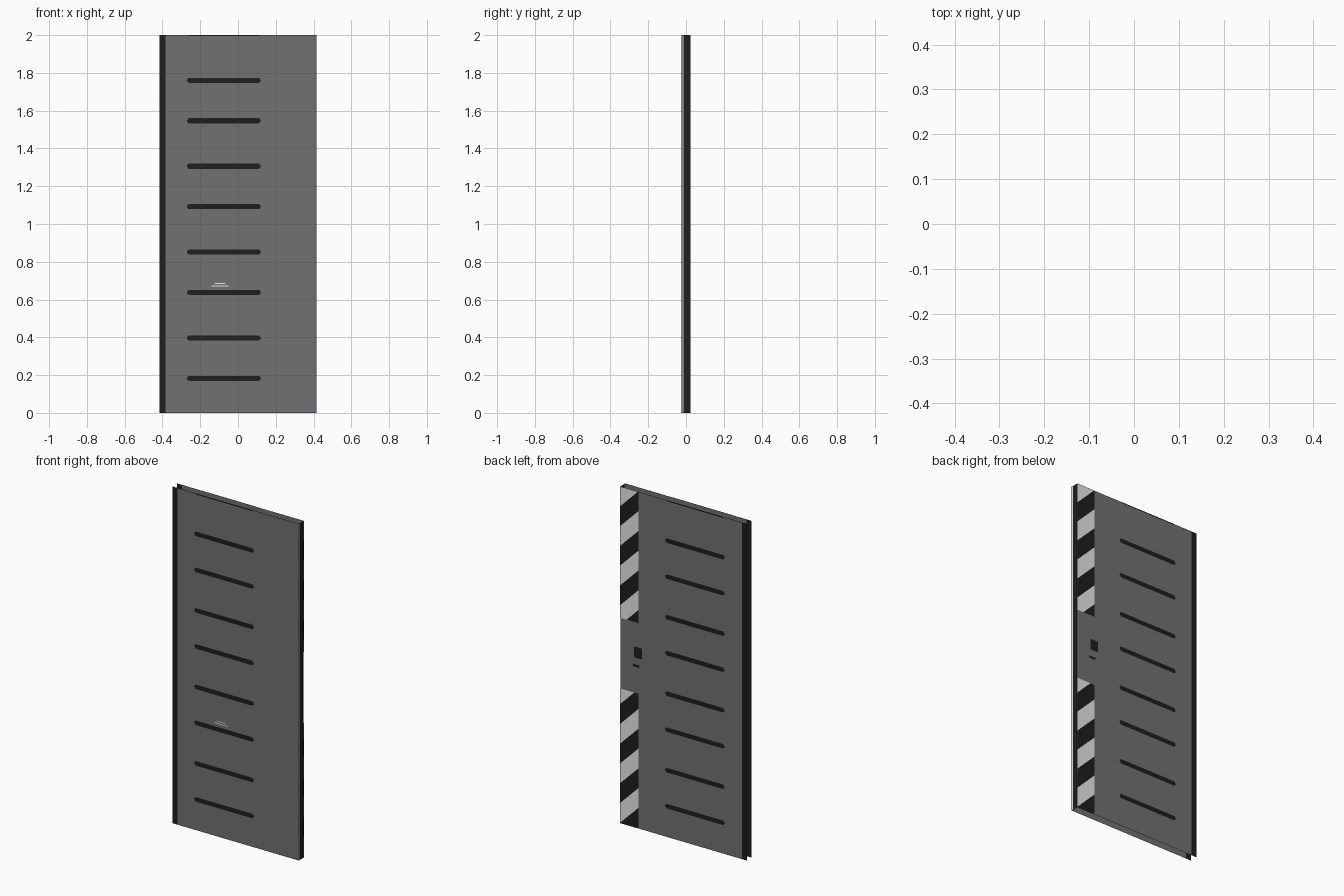
import bpy, bmesh, math
from mathutils import Vector

if "Cube" in bpy.data.objects:
    bpy.data.objects.remove(bpy.data.objects["Cube"])

W, D, H = 0.416, 0.023, 2.0      # half width, half depth, height


def material(name, r, g, b):
    m = bpy.data.materials.new(name)
    m.diffuse_color = (r, g, b, 1)
    m.use_nodes = True
    m.node_tree.nodes["Principled BSDF"].inputs["Base Color"].default_value = m.diffuse_color
    return m


GREY = material("panel grey", 0.165, 0.165, 0.165)
DARK = material("dark rubber", 0.013, 0.013, 0.013)
LIGHT = material("light paint", 0.8, 0.8, 0.8)
MATS = [GREY, DARK, LIGHT]


def finish(bm, name):
    mesh = bpy.data.meshes.new(name)
    bm.to_mesh(mesh)
    bm.free()
    for m in MATS:
        mesh.materials.append(m)
    ob = bpy.data.objects.new(name, mesh)
    bpy.context.collection.objects.link(ob)
    return ob


def plate(bm, side, pts, mat):
    """Flat painted plate on the front (side -1) or back (side 1); pts are (x, z)."""
    y = side * (D + 0.001)
    order = pts if side < 0 else pts[::-1]
    f = bm.faces.new([bm.verts.new((x, y, z)) for x, z in order])
    f.material_index = mat
    return f


def rect(x0, x1, z0, z1):
    return [(x0, z0), (x1, z0), (x1, z1), (x0, z1)]


# Door shell: two sheets joined along the right edge, open at top, bottom and left
profile = [(-W, -D), (-0.383, -D), (W, -D), (W, -0.019), (W, -0.012),
           (W, D), (-0.383, D), (-W, D)]
seg_mats = [1, 0, 1, 2, 1, 0, 1]
bm = bmesh.new()
low = [bm.verts.new((x, y, 0)) for x, y in profile]
top = [bm.verts.new((x, y, H)) for x, y in profile]
for i, m in enumerate(seg_mats):
    bm.faces.new((low[i], low[i + 1], top[i + 1], top[i])).material_index = m
finish(bm, "door_shell")

# Dark vent slots with tapered ends, in pairs up both sheets
for side, label in ((-1, "front"), (1, "back")):
    bm = bmesh.new()
    for k in range(4):
        for z in (0.183 + 0.4545 * k, 0.397 + 0.4545 * k):
            h = 0.0135
            plate(bm, side, [(-0.272, z), (-0.262, z - h), (0.112, z - h),
                             (0.122, z), (0.112, z + h), (-0.262, z + h)], 1)
    plate(bm, side, rect(-0.26, 0.11, H - 0.006, H), 1)   # slot cut off by the top edge
    finish(bm, label + "_vent_slots")

# Hazard stripes on the back: a strip cut along diagonals and painted alternately
PERIOD, PHASE = 0.235, 2.24
for name, z0, z1 in (("lower_hazard_strip", 0.0, 0.80), ("upper_hazard_strip", 1.22, H)):
    bm = bmesh.new()
    plate(bm, 1, rect(0.297, W, z0, z1), 2)
    for k in range(-24, 6):
        u = PHASE + PERIOD * (k / 2 + 0.25)
        bmesh.ops.bisect_plane(bm, geom=bm.verts[:] + bm.edges[:] + bm.faces[:],
                               plane_co=(0, 0, u), plane_no=Vector((1, 0, 1)).normalized())
    for f in bm.faces:
        c = f.calc_center_median()
        t = ((c.x + c.z - PHASE) / PERIOD + 0.25) % 1
        f.material_index = 1 if t < 0.5 else 2
    finish(bm, name)

# Lock pad and small marks between the hazard strips
bm = bmesh.new()
plate(bm, 1, rect(0.272, 0.325, 1.01, 1.075), 1)
plate(bm, 1, rect(0.29, 0.33, 0.955, 0.97), 1)
finish(bm, "lock_pad")

# Small light marking lines on the front sheet
bm = bmesh.new()
for z, half in ((0.685, 0.03), (0.672, 0.045)):
    plate(bm, -1, rect(-0.095 - half, -0.095 + half, z - 0.002, z + 0.002), 2)
finish(bm, "front_marking_lines")
